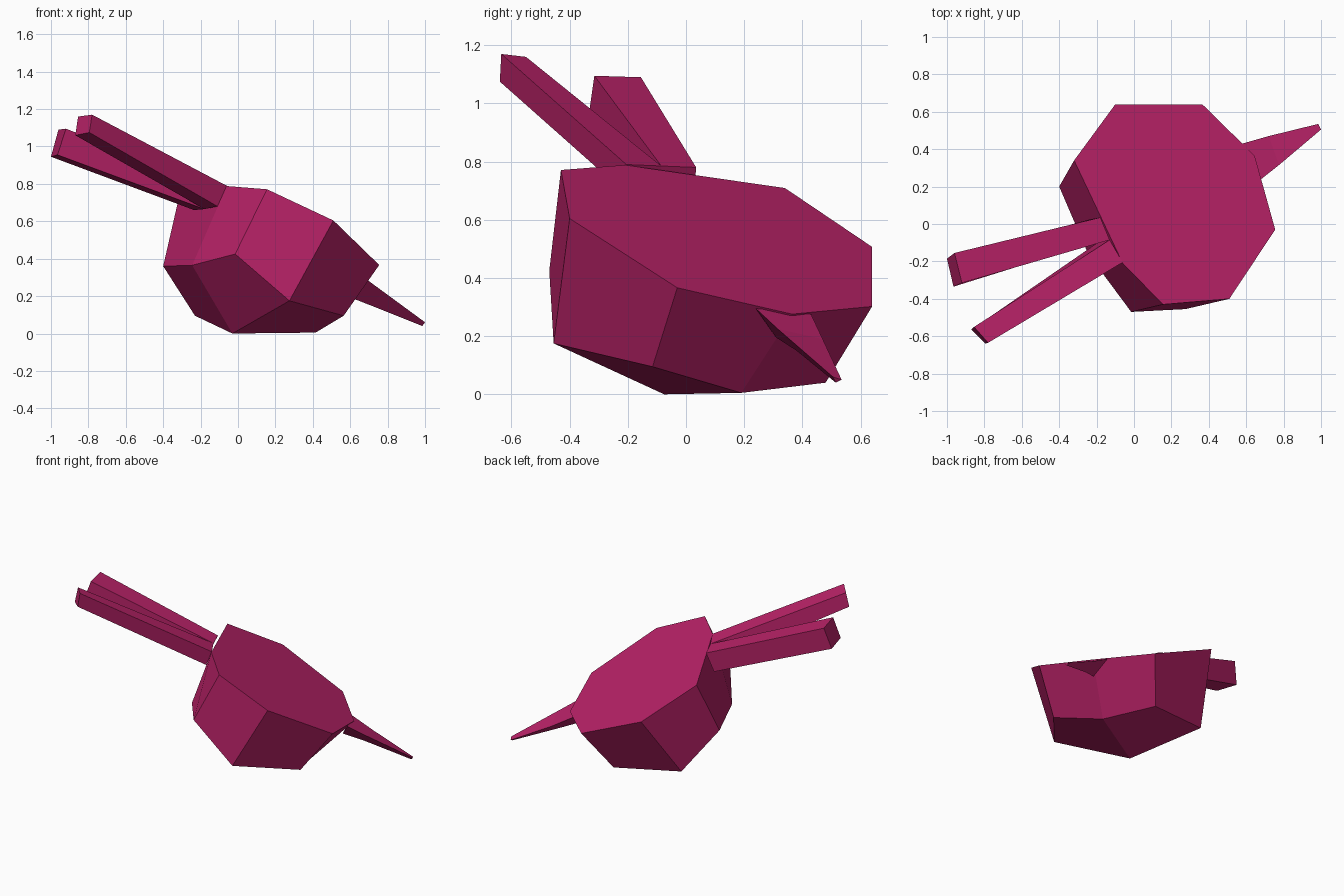
import bpy
import bmesh
from mathutils import Vector

# Remove the default object
default_cube = bpy.data.objects.get("Cube")
if default_cube:
    bpy.data.objects.remove(default_cube, do_unlink=True)

# Single body colour
crimson = bpy.data.materials.new("crimson")
crimson.use_nodes = True
colour = (0.485, 0.016, 0.138, 1.0)
crimson.diffuse_color = colour
shader = crimson.node_tree.nodes["Principled BSDF"]
shader.inputs["Base Color"].default_value = colour
shader.inputs["Roughness"].default_value = 0.8


def finish(name, bm):
    """Turn a bmesh into a flat-shaded object with outward normals."""
    bmesh.ops.recalc_face_normals(bm, faces=bm.faces[:])
    mesh = bpy.data.meshes.new(name)
    bm.to_mesh(mesh)
    bm.free()
    mesh.materials.append(crimson)
    obj = bpy.data.objects.new(name, mesh)
    bpy.context.scene.collection.objects.link(obj)
    return obj


def add_ring(bm, points):
    return [bm.verts.new(Vector(point)) for point in points]


def bridge(bm, ring_a, ring_b):
    """Join two rings of equal size with quads."""
    count = len(ring_a)
    for i in range(count):
        j = (i + 1) % count
        bm.faces.new((ring_a[i], ring_a[j], ring_b[j], ring_b[i]))


def loft(name, sections):
    """Closed tube through a series of cross-sections."""
    bm = bmesh.new()
    rings = [add_ring(bm, section) for section in sections]
    for ring_a, ring_b in zip(rings, rings[1:]):
        bridge(bm, ring_a, ring_b)
    bm.faces.new(rings[0])
    bm.faces.new(rings[-1])
    return finish(name, bm)


def back_height(x, y):
    """Height of the sloping flat back of the body."""
    return 0.688 - 0.44 * x - 0.352 * y


# Body: flat sloping octagon, a smaller belly ring and one keel point
back_outline = [
    (0.155, -0.43), (0.51, -0.40), (0.755, -0.03), (0.645, 0.365),
    (0.365, 0.64), (-0.10, 0.64), (-0.32, 0.34), (-0.06, -0.21),
]
belly_outline = [
    (-0.015, -0.47, 0.425), (0.275, -0.455, 0.175),
    (0.565, -0.115, 0.095), (0.415, 0.19, 0.005),
    (0.225, 0.48, 0.04), (-0.23, 0.38, 0.095),
    (-0.40, 0.20, 0.36), (-0.245, -0.16, 0.365),
]
bm = bmesh.new()
back_ring = add_ring(bm, [(x, y, back_height(x, y)) for x, y in back_outline])
belly_ring = add_ring(bm, belly_outline)
keel = bm.verts.new((-0.03, -0.075, 0.0))
bm.faces.new(back_ring)
bridge(bm, back_ring, belly_ring)
for i in range(1, len(belly_ring), 2):
    near, middle, far = (belly_ring[(i + step) % len(belly_ring)] for step in range(3))
    bm.faces.new((keel, near, middle, far))
finish("body", bm)

# Tail feathers: two square rods that share the middle of the body edge
shared_top = (-0.13, -0.085, 0.785)
shared_bottom = (-0.18, -0.09, 0.665)
loft("front_tail_feather", [
    [(-0.06, -0.205, 0.79), shared_top, shared_bottom, (-0.11, -0.195, 0.68)],
    [(-0.78, -0.635, 1.17), (-0.855, -0.55, 1.16),
     (-0.87, -0.565, 1.06), (-0.795, -0.64, 1.075)],
])
loft("rear_tail_feather", [
    [shared_top, (-0.18, 0.035, 0.78), (-0.235, 0.025, 0.66), shared_bottom],
    [(-0.92, -0.315, 1.095), (-0.96, -0.155, 1.09),
     (-1.0, -0.185, 0.945), (-0.965, -0.335, 0.955)],
])

# Beak: three-sided taper wrapped around the front corner of the body
loft("beak", [
    [(0.68, 0.24, 0.295), (0.58, 0.43, 0.275), (0.595, 0.31, 0.195)],
    [(0.775, 0.315, 0.225), (0.72, 0.47, 0.19), (0.71, 0.38, 0.15)],
    [(1.0, 0.505, 0.06), (0.985, 0.535, 0.05), (0.985, 0.515, 0.04)],
])
